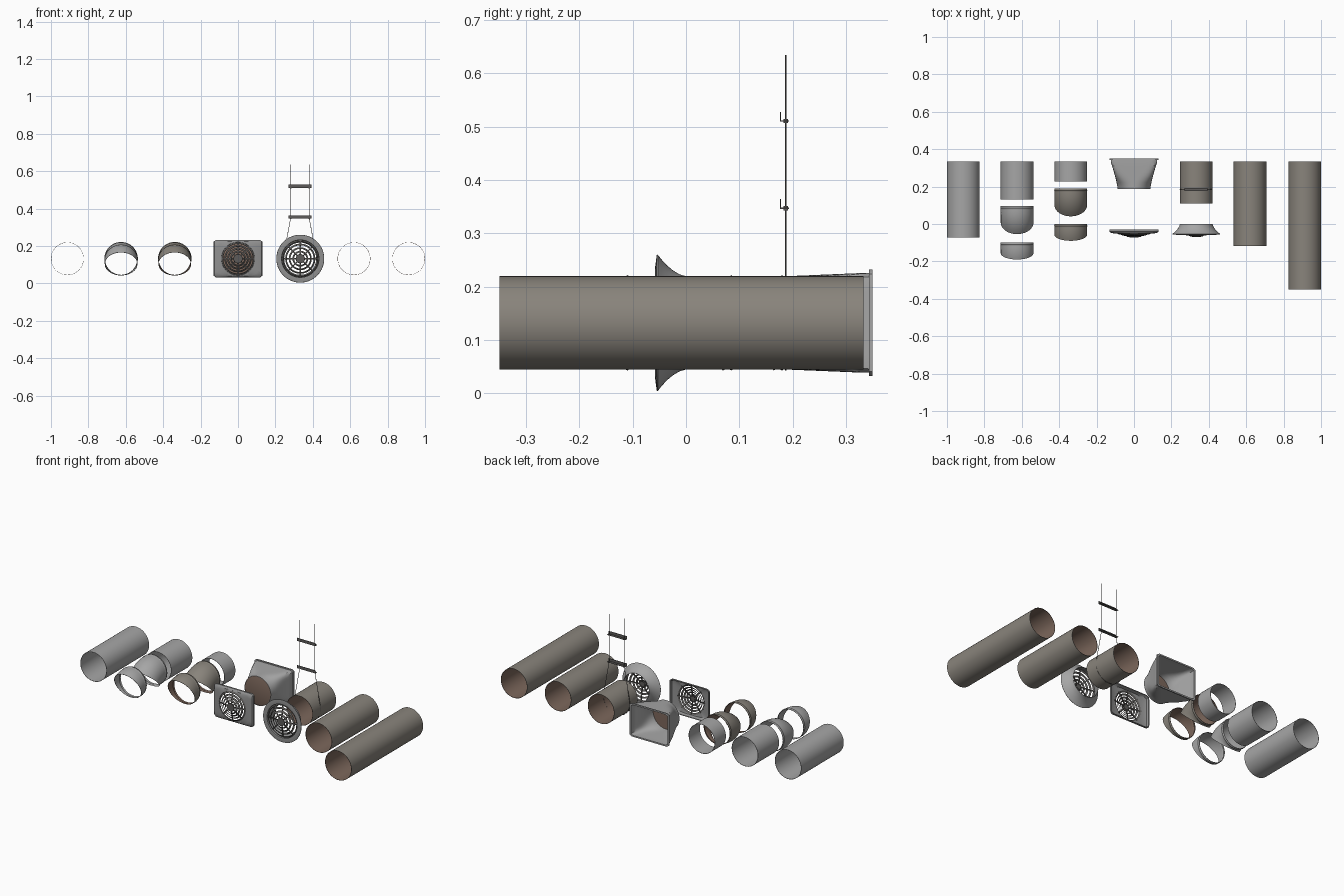
import bpy, bmesh
from math import sin, cos, pi, radians, atan2, acos, hypot
from mathutils import Vector

if "Cube" in bpy.data.objects:
    bpy.data.objects.remove(bpy.data.objects["Cube"])

N = 72          # sides of every round section
R = 0.0875      # duct radius
CZ = 0.132      # duct axis height
T = 0.0015      # sheet thickness


def material(name, rgb):
    m = bpy.data.materials.new(name)
    m.diffuse_color = (*rgb, 1)
    m.use_nodes = True
    m.node_tree.nodes["Principled BSDF"].inputs["Base Color"].default_value = m.diffuse_color
    return m


GREY = material("galvanised grey", (0.38, 0.38, 0.38))
TAN = material("brown grey duct", (0.25, 0.23, 0.20))
BROWN = material("inner brown", (0.20, 0.135, 0.105))
PLATE = material("plate grey", (0.28, 0.28, 0.28))
DARK = material("dark metal", (0.11, 0.105, 0.10))


def finish(name, bm, mats):
    bmesh.ops.recalc_face_normals(bm, faces=bm.faces)
    me = bpy.data.meshes.new(name)
    bm.to_mesh(me)
    bm.free()
    ob = bpy.data.objects.new(name, me)
    bpy.context.collection.objects.link(ob)
    for m in mats:
        me.materials.append(m)
    bpy.context.view_layer.objects.active = ob
    ob.select_set(True)
    bpy.ops.object.shade_smooth_by_angle(angle=radians(35))
    ob.select_set(False)
    return ob


def ring(x, y, a, b=None, p=2, z=CZ, up=(0, 0, 1)):
    """Superellipse section: p=2 is round, a large p is a rounded rectangle."""
    b = b or a
    c, v, pts = Vector((x, y, z)), Vector(up), []
    for i in range(N):
        t = 2 * pi * i / N
        k = (abs(cos(t) / a) ** p + abs(sin(t) / b) ** p) ** (-1 / p)
        pts.append(c + Vector((1, 0, 0)) * k * cos(t) + v * k * sin(t))
    return pts


def loft(name, secs, mats, inner_from=None, closed=True):
    """Skin through sections; strips from inner_from on use the second material."""
    bm = bmesh.new()
    rows = [[bm.verts.new(p) for p in s] for s in secs]
    n = len(rows)
    for j in range(n if closed else n - 1):
        a, b = rows[j], rows[(j + 1) % n]
        for i in range(N):
            k = (i + 1) % N
            f = bm.faces.new((a[i], a[k], b[k], b[i]))
            f.material_index = int(inner_from is not None and j >= inner_from)
    return finish(name, bm, mats)


def pipe(name, x, y0, y1, outer, inner):
    loft(name, [ring(x, y0, R), ring(x, y1, R), ring(x, y1, R - T), ring(x, y0, R - T)],
         (outer, inner), 2)


def elbow(name, x, y_back, angle, outer, inner):
    """Straight beaded collar, then a tight downward bend about a pivot under the duct."""
    zp, yp = 0.037, y_back - 0.02
    rb = CZ - zp
    frames = [(x, y_back, CZ, 0, 0), (x, y_back - 0.007, CZ, 0, 0),
              (x, y_back - 0.010, CZ, 0, 0.002), (x, y_back - 0.013, CZ, 0, 0)]
    steps = 6
    for i in range(steps + 1):
        t = radians(angle) * i / steps
        frames.append((x, yp - rb * sin(t), zp + rb * cos(t), t, 0))

    def sec(f, d):
        return ring(f[0], f[1], R + f[4] - d, z=f[2], up=(0, -sin(f[3]), cos(f[3])))
    loft(name, [sec(f, 0) for f in frames] + [sec(f, T) for f in reversed(frames)],
         (outer, inner), len(frames))


def box(bm, lo, hi):
    r = bmesh.ops.create_cube(bm, size=1)
    for v in r["verts"]:
        v.co = Vector([(lo[i] + hi[i]) / 2 + v.co[i] * (hi[i] - lo[i]) for i in range(3)])
    return r["verts"]


def disc(name, x, y, r, depth, mat):
    bm = bmesh.new()
    a = [bm.verts.new(p) for p in ring(x, y, r)]
    b = [bm.verts.new(p) for p in ring(x, y + depth, r * 1.03)]
    bm.faces.new(a)
    bm.faces.new(b)
    for i in range(N):
        k = (i + 1) % N
        bm.faces.new((a[i], a[k], b[k], b[i]))
    finish(name, bm, (mat,))


def grille(name, x, y, rout):
    """Shallow dome of louvre rings on eight spokes with a round hub."""
    disc(name + "_hub", x, y - 0.017, 0.024, 0.005, DARK)
    for i in range(4):
        r = 0.034 + (rout - 0.042) * i / 3
        yy = y - 0.014 * (1 - i / 3)
        loft(f"{name}_louvre_{i + 1}",
             [ring(x, yy, r), ring(x, yy + 0.006, r + 0.008),
              ring(x, yy + 0.007, r + 0.008), ring(x, yy + 0.001, r - 0.001)], (DARK,))
    bm = bmesh.new()
    for i in range(8):
        a = pi / 4 * i
        for v in box(bm, (0.015, 0, -0.0035), (rout + 0.004, 0.004, 0.0035)):
            lx, lz = v.co.x, v.co.z
            slope = y - 0.012 + 0.016 * lx / rout
            v.co = Vector((x + lx * cos(a) - lz * sin(a), slope + v.co.y,
                           CZ + lx * sin(a) + lz * cos(a)))
    finish(name + "_spokes", bm, (DARK,))


def wire(name, pts, r):
    cu = bpy.data.curves.new(name, "CURVE")
    cu.dimensions = "3D"
    cu.bevel_depth = r
    cu.bevel_resolution = 2
    sp = cu.splines.new("POLY")
    sp.points.add(len(pts) - 1)
    for p, q in zip(sp.points, pts):
        p.co = (*q, 1)
    cu.materials.append(DARK)
    bpy.context.collection.objects.link(bpy.data.objects.new(name, cu))


# straight ducts
pipe("long_grey_duct", -0.9125, -0.072, 0.333, GREY, GREY)
pipe("grey_elbow_duct", -0.625, 0.132, 0.333, GREY, GREY)
pipe("short_grey_duct", -0.338, 0.228, 0.333, GREY, GREY)
pipe("hung_duct", 0.333, 0.11, 0.333, TAN, BROWN)
pipe("medium_brown_duct", 0.62, -0.118, 0.333, TAN, BROWN)
pipe("long_brown_duct", 0.9125, -0.35, 0.333, TAN, BROWN)

# elbow pieces
elbow("grey_elbow_45", -0.625, 0.095, 45, GREY, GREY)
elbow("grey_elbow_22", -0.625, -0.1, 22.5, GREY, GREY)
elbow("brown_elbow_45", -0.338, 0.19, 45, TAN, BROWN)
elbow("brown_elbow_22", -0.338, 0.0, 22.5, TAN, BROWN)

# round to rectangular transition with flange
shape = []
for i in range(9):
    t = i / 8
    shape.append((0.187 + 0.143 * t, R + 0.036 * t ** 1.3, R + 0.006 * t, 2 + 16 * t ** 2.2))
shape += [(0.343, 0.124, 0.0935, 24), (0.343, 0.131, 0.1, 24), (0.35, 0.131, 0.1, 24)]
inside = [(0.35, 0.122, 0.0915, 24)] + [(y, a - T, b - T, p) for y, a, b, p in shape[8::-1]]
loft("transition_duct", [ring(0, *s) for s in shape + inside], (GREY,))
disc("transition_opening", 0, 0.189, R - 0.004, 0.001, BROWN)

# rectangular register plate
loft("register_plate",
     [ring(0, -0.030, 0.131, 0.1, 20), ring(0, -0.040, 0.131, 0.1, 20),
      ring(0, -0.046, 0.126, 0.095, 20), ring(0, -0.050, 0.110, 0.092, 5),
      ring(0, -0.052, 0.089), ring(0, -0.050, 0.088),
      ring(0, -0.048, 0.110, 0.091, 5), ring(0, -0.043, 0.123, 0.092, 20),
      ring(0, -0.030, 0.127, 0.096, 20)], (PLATE,))
grille("register_grille", 0, -0.056, 0.088)

# round diffuser with flared rim
flare = [(0, 0.0875), (-0.012, 0.091), (-0.024, 0.098), (-0.036, 0.108),
         (-0.046, 0.119), (-0.053, 0.128)]
front = [(-0.055, 0.127), (-0.058, 0.104), (-0.057, 0.100), (-0.050, 0.100),
         (-0.030, 0.095), (-0.012, 0.089), (0, 0.086)]
loft("diffuser_flare", [ring(0.333, y, r) for y, r in flare + front], (GREY, PLATE), 5)
grille("diffuser_grille", 0.333, -0.052, 0.1)

# hanger wires: two drops joined in a sling under the duct
px, pz, hy = 0.050, 0.347 - CZ, 0.187
rs = R + 0.001
tang = atan2(pz, px) - acos(rs / hypot(px, pz))
sling = [(0.05, 0.635 - CZ), (px, pz)]
for i in range(33):
    a = tang - (pi + 2 * tang) * i / 32
    sling.append((rs * cos(a), rs * sin(a)))
sling += [(-px, pz), (-0.05, 0.635 - CZ)]
wire("hanger_wire", [(0.331 + u, hy, CZ + v) for u, v in sling], 0.0014)

# hanger cross bars: angle section with nuts
for k, z in enumerate((0.347, 0.511)):
    bm = bmesh.new()
    box(bm, (0.270, 0.176, z - 0.001), (0.392, 0.193, z + 0.001))
    box(bm, (0.270, 0.176, z), (0.392, 0.178, z + 0.017))
    for s in (-1, 1):
        cx = 0.331 + s * 0.05
        box(bm, (cx - 0.004, hy - 0.004, z - 0.004), (cx + 0.004, hy + 0.004, z + 0.004))
    finish(f"hanger_bar_{k + 1}", bm, (DARK,))
